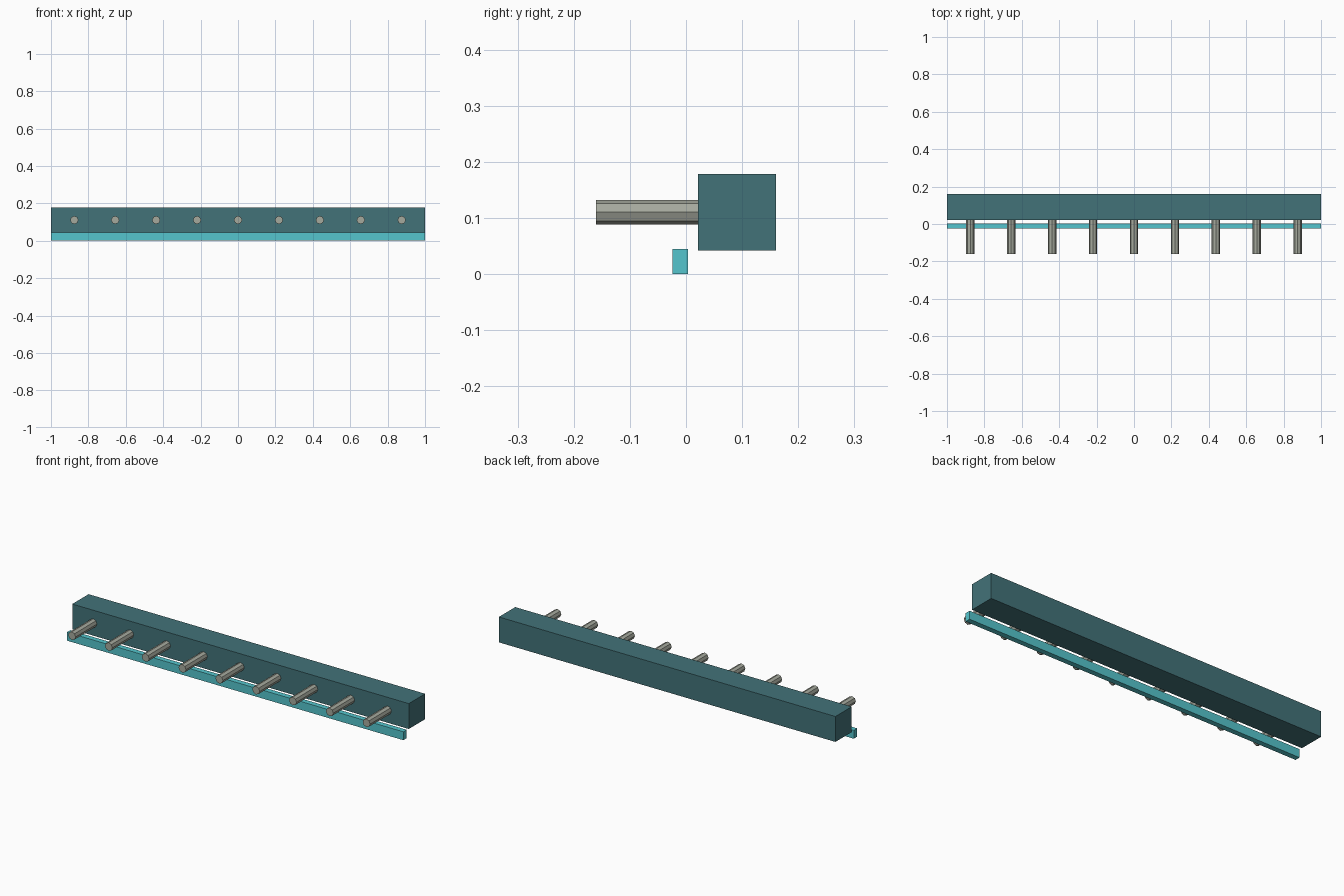
import bpy
import math

cube = bpy.data.objects.get("Cube")
if cube:
    bpy.data.objects.remove(cube, do_unlink=True)


def make_material(name, rgb):
    mat = bpy.data.materials.new(name)
    mat.use_nodes = True
    colour = (*rgb, 1.0)
    mat.diffuse_color = colour
    mat.node_tree.nodes["Principled BSDF"].inputs["Base Color"].default_value = colour
    return mat


def box(name, low, high, mat):
    centre = [(a + b) / 2 for a, b in zip(low, high)]
    bpy.ops.mesh.primitive_cube_add(size=1, location=centre)
    obj = bpy.context.object
    obj.name = name
    obj.scale = [b - a for a, b in zip(low, high)]
    bpy.ops.object.transform_apply(location=False, rotation=False, scale=True)
    obj.data.materials.append(mat)
    return obj


dark_teal = make_material("dark teal", (0.055, 0.17, 0.19))
bright_cyan = make_material("bright cyan", (0.09, 0.56, 0.61))
warm_grey = make_material("warm grey", (0.38, 0.40, 0.34))

# Main beam and the thin rail in front of it
box("beam", (-1, 0.0215, 0.0425), (1, 0.16, 0.179), dark_teal)
box("front_rail", (-1, -0.0245, 0), (1, 0.004, 0.045), bright_cyan)

# Row of eight-sided pegs projecting forward from the beam
PEG_COUNT = 9
PEG_FRONT, PEG_BACK = -0.16, 0.0225
for i in range(PEG_COUNT):
    x = (i - (PEG_COUNT - 1) / 2) * 0.2188
    bpy.ops.mesh.primitive_cylinder_add(
        vertices=8, radius=0.022, depth=PEG_BACK - PEG_FRONT,
        location=(x, (PEG_FRONT + PEG_BACK) / 2, 0.1107),
        rotation=(math.pi / 2, 0, 0))
    peg = bpy.context.object
    peg.name = f"peg_{i + 1}"
    peg.data.materials.append(warm_grey)
